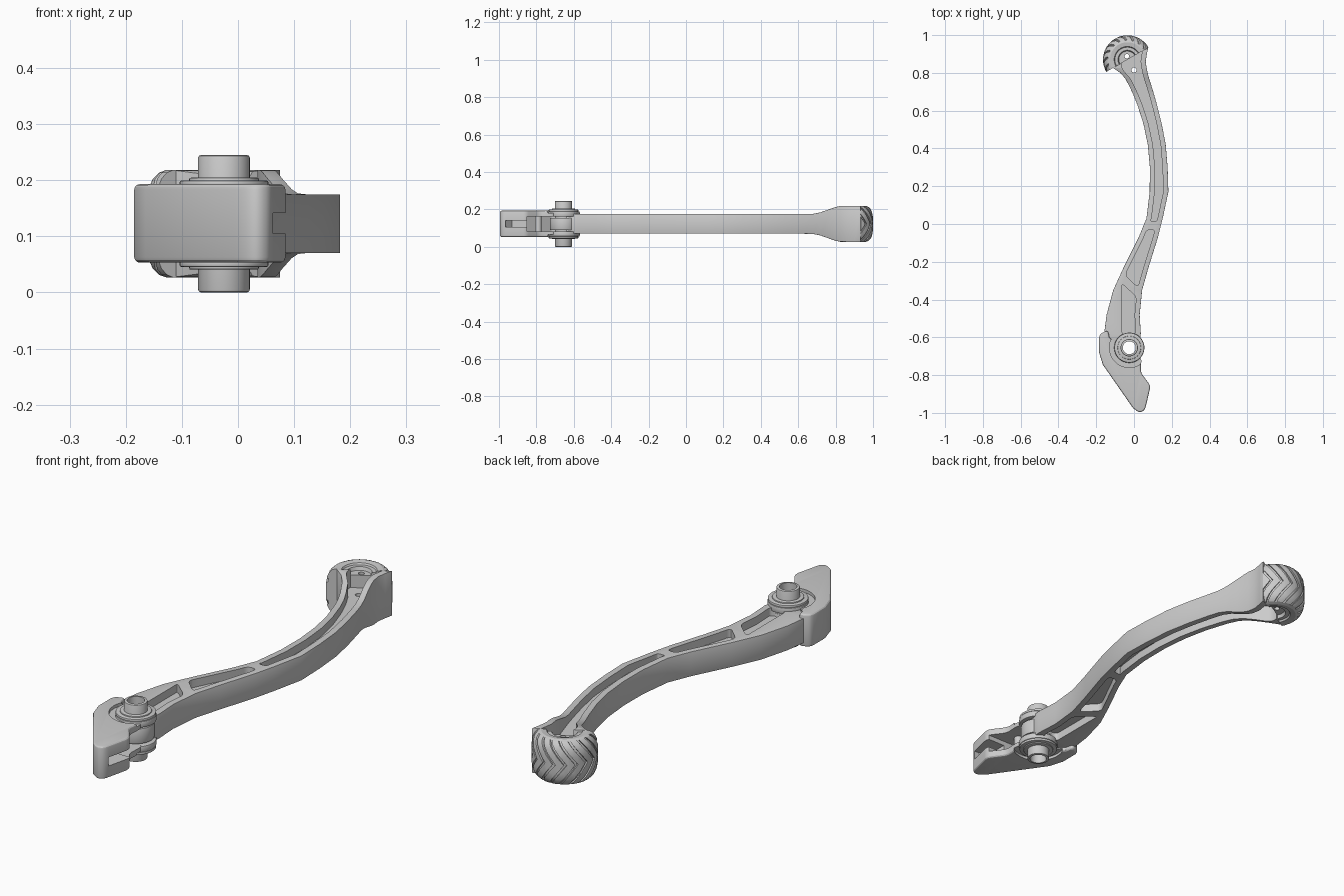
import bpy, bmesh, math
from mathutils import Vector

if "Cube" in bpy.data.objects:
    bpy.data.objects.remove(bpy.data.objects["Cube"])

ZM = 0.1225                      # mid height of the whole lever
PX, PY = -0.025, -0.655          # pivot centre
TIP = Vector((-0.035, 0.87, ZM)) # tyre-shaped tip centre
CUT = math.radians(30)           # angle of the tip's flat side


def make(name, bm):
    bmesh.ops.recalc_face_normals(bm, faces=bm.faces)
    me = bpy.data.meshes.new(name)
    bm.to_mesh(me)
    bm.free()
    ob = bpy.data.objects.new(name, me)
    bpy.context.collection.objects.link(ob)
    return ob


def rounded(pts, r):
    out, n = [], len(pts)
    for i in range(n):
        a, p, b = (Vector(pts[(i + k) % n]) for k in (-1, 0, 1))
        u, v = a - p, b - p
        if math.pi - u.angle(v) < 0.6 or r == 0:
            out.append(p)
            continue
        u = p + u.normalized() * min(r, u.length * 0.45)
        v = p + v.normalized() * min(r, v.length * 0.45)
        for k in range(6):
            t = k / 5
            out.append(u * (1 - t) ** 2 + p * 2 * t * (1 - t) + v * t * t)
    return out


def prism(name, pts, z0, z1, r=0):
    bm = bmesh.new()
    pts = rounded(pts, r)
    lo = [bm.verts.new((p[0], p[1], z0)) for p in pts]
    hi = [bm.verts.new((p[0], p[1], z1)) for p in pts]
    bm.faces.new(lo)
    bm.faces.new(hi)
    for i in range(len(pts)):
        j = (i + 1) % len(pts)
        bm.faces.new((lo[i], lo[j], hi[j], hi[i]))
    return make(name, bm)


def disc(name, x, y, r, z0, z1, n=48):
    return prism(name, [(x + r * math.cos(2 * math.pi * i / n), y + r * math.sin(2 * math.pi * i / n))
                        for i in range(n)], z0, z1)


def apply(ob, kind, **props):
    m = ob.modifiers.new(kind, kind)
    for k, v in props.items():
        setattr(m, k, v)
    bpy.context.view_layer.objects.active = ob
    bpy.ops.object.modifier_apply(modifier=m.name)


def cut(ob, *cutters):
    for c in cutters:
        c.hide_render = True
        apply(ob, 'BOOLEAN', operation='DIFFERENCE', object=c, solver='EXACT')
        bpy.data.objects.remove(c)


def bevel(ob, w, seg=3):
    apply(ob, 'BEVEL', width=w, segments=seg, limit_method='ANGLE', angle_limit=math.radians(40))


# Curved arm: y, left x, right x, half height
ST = [(-0.64, -0.15, 0.03, .0525), (-0.58, -0.158, 0.036, .0525), (-0.48, -0.145, 0.03, .0525),
      (-0.35, -0.11, 0.043, .0525), (-0.23, -0.055, 0.077, .0525), (-0.07, 0.025, 0.127, .0525),
      (0.03, 0.066, 0.152, .0525), (0.17, 0.083, 0.182, .0525), (0.3, 0.084, 0.178, .0525),
      (0.42, 0.073, 0.168, .0525), (0.53, 0.05, 0.147, .0525), (0.63, 0.018, 0.122, .0525),
      (0.68, -0.002, 0.108, .054), (0.72, -0.02, 0.096, .062), (0.77, -0.046, 0.08, .08),
      (0.8, -0.072, 0.072, .09), (0.825, -0.11, 0.067, .095), (0.86, -0.135, 0.062, .096),
      (0.9, -0.137, 0.068, .096), (1.0, -0.137, 0.09, .096)]


def edge_x(y, side):
    for a, b in zip(ST, ST[1:]):
        if a[0] <= y <= b[0]:
            t = (y - a[0]) / (b[0] - a[0])
            return a[side] + (b[side] - a[side]) * t


bm = bmesh.new()
rings = [[bm.verts.new((x, y, z)) for x, z in
          ((l, ZM - h), (r, ZM - h), (r, ZM + h), (l, ZM + h))] for y, l, r, h in ST]
for a, b in zip(rings, rings[1:]):
    for i in range(4):
        j = (i + 1) % 4
        bm.faces.new((a[i], a[j], b[j], b[i]))
bm.faces.new(rings[0])
bm.faces.new(rings[-1])
bmesh.ops.bisect_plane(bm, geom=bm.verts[:] + bm.edges[:] + bm.faces[:], plane_co=TIP,
                       plane_no=(-math.sin(CUT), math.cos(CUT), 0), clear_outer=True)
bmesh.ops.holes_fill(bm, edges=[e for e in bm.edges if e.is_boundary], sides=0)
arm = make("lever_arm", bm)
bevel(arm, 0.004, 2)

# Lightening pockets on both faces (left start/end y, right start/end y)
for l0, l1, r0, r1 in ((0.97, 0.015, 0.97, 0.015), (-0.03, -0.27, -0.03, -0.335),
                       (-0.315, -0.585, -0.385, -0.585)):
    def side(y0, y1, s, off):
        ys = [y0] + sorted((q[0] for q in ST if y1 + .01 < q[0] < y0 - .01), reverse=True) + [y1]
        return [(max(edge_x(y, s) + off, -0.065), y) for y in ys]
    pts = side(l0, l1, 1, 0.027) + side(r0, r1, 2, -0.027)[::-1]
    for z0, z1 in ((ZM + 0.018, 0.4), (-0.2, ZM - 0.018)):
        cut(arm, prism("pocket", pts, z0, z1, 0.022))
cut(arm, disc("hole", 0, 0.815, 0.013, -0.1, 0.4, 16), disc("bore", PX, PY, 0.042, -0.1, 0.4))

# Tyre-shaped tip: half turn of a rounded profile
half = [(0, .072), (.045, .072), (.05, .086), (.066, .086), (.07, .093), (.092, .096),
        (.106, .091), (.117, .08), (.125, .062), (.129, .038)]
prof = half + [(r, -z) for r, z in reversed(half)]
bm = bmesh.new()
N = 40
rows = []
for i in range(N + 1):
    a = CUT + math.pi * i / N
    rows.append([bm.verts.new(TIP + Vector((r * math.cos(a), r * math.sin(a), z))) for r, z in prof])
for a, b in zip(rows, rows[1:]):
    for k in range(len(prof) - 1):
        bm.faces.new((a[k], a[k + 1], b[k + 1], b[k]))
bm.faces.new(rows[0])
bm.faces.new(rows[-1])
bmesh.ops.remove_doubles(bm, verts=bm.verts, dist=1e-5)
tip = make("tread_tip", bm)

# Chevron tread grooves
bm = bmesh.new()
for c in range(11):
    prev = None
    for k in range(-6, 7):
        t = abs(k) / 6
        z = 0.092 * k / 6
        r = 0.129 - 0.026 * max(0, (t - 0.45) / 0.55) ** 2
        a0 = math.radians(46 + 20 * c - 32 * t)
        ring = [bm.verts.new(TIP + Vector((q * math.cos(a0 + d), q * math.sin(a0 + d), z)))
                for q, d in ((r - .007, -.045), (r + .03, -.045), (r + .03, .045), (r - .007, .045))]
        if prev:
            for i in range(4):
                j = (i + 1) % 4
                bm.faces.new((prev[i], prev[j], ring[j], ring[i]))
        if abs(k) == 6:
            bm.faces.new(ring)
        prev = ring
cut(tip, make("grooves", bm), disc("tip_hole", -0.038, 0.888, 0.012, -0.1, 0.4, 16))

# Forked adapter block
block = prism("adapter_block", [
    (-0.138, -0.562), (-0.178, -0.58), (-0.185, -0.6), (-0.185, -0.68), (-0.165, -0.745),
    (-0.005, -0.975), (0.03, -1.0), (0.058, -0.985), (0.088, -0.857), (0.035, -0.785), (0.04, -0.71),
    (0.0, -0.67), (-0.1, -0.63), (-0.13, -0.6)], 0.053, 0.193, 0.02)
bevel(block, 0.012)
cut(block,
    prism("fork_gap", [(-0.135, -0.5), (-0.135, -0.72), (-0.045, -0.85), (0.3, -0.85), (0.3, -0.5)], 0.083, 0.162),
    prism("end_slot", [(0.0, -0.8), (0.0, -0.93), (0.04, -0.965), (0.3, -0.965), (0.3, -0.8)], 0.105, 0.142),
    disc("recess_top", PX, PY, 0.105, 0.18, 0.4), disc("recess_low", PX, PY, 0.105, -0.1, 0.065),
    disc("bore", PX, PY, 0.042, -0.1, 0.4))
pin = disc("adjuster_pin", -0.03, -0.79, 0.018, 0.07, 0.175, 24)


# Pivot: bush, flanges, fork eyes and arm hub, all turned rings
def ring(name, r, inner, z0, z1, b):
    ob = disc(name, PX, PY, r, z0, z1)
    bevel(ob, b, 2)
    cut(ob, disc("bore", PX, PY, inner, -0.1, 0.5))
    return ob


parts = [arm, tip, block, pin,
         ring("pivot_bush", 0.046, 0.034, 0.0, 0.245, 0.005),
         ring("arm_hub", 0.072, 0.042, 0.09, 0.155, 0.003)]
for tag, s in (("upper", 1), ("lower", -1)):
    for part, r, a, b in (("fork_eye", 0.08, 0.04, 0.066), ("flange", 0.079, 0.066, 0.077),
                          ("collar", 0.062, 0.07, 0.082)):
        z = sorted((ZM + s * a, ZM + s * b))
        parts.append(ring(tag + "_" + part, r, 0.042, z[0], z[1], 0.003))

for ob in parts:
    bpy.ops.object.select_all(action='DESELECT')
    ob.select_set(True)
    bpy.context.view_layer.objects.active = ob
    bpy.ops.object.shade_smooth_by_angle(angle=math.radians(25))
